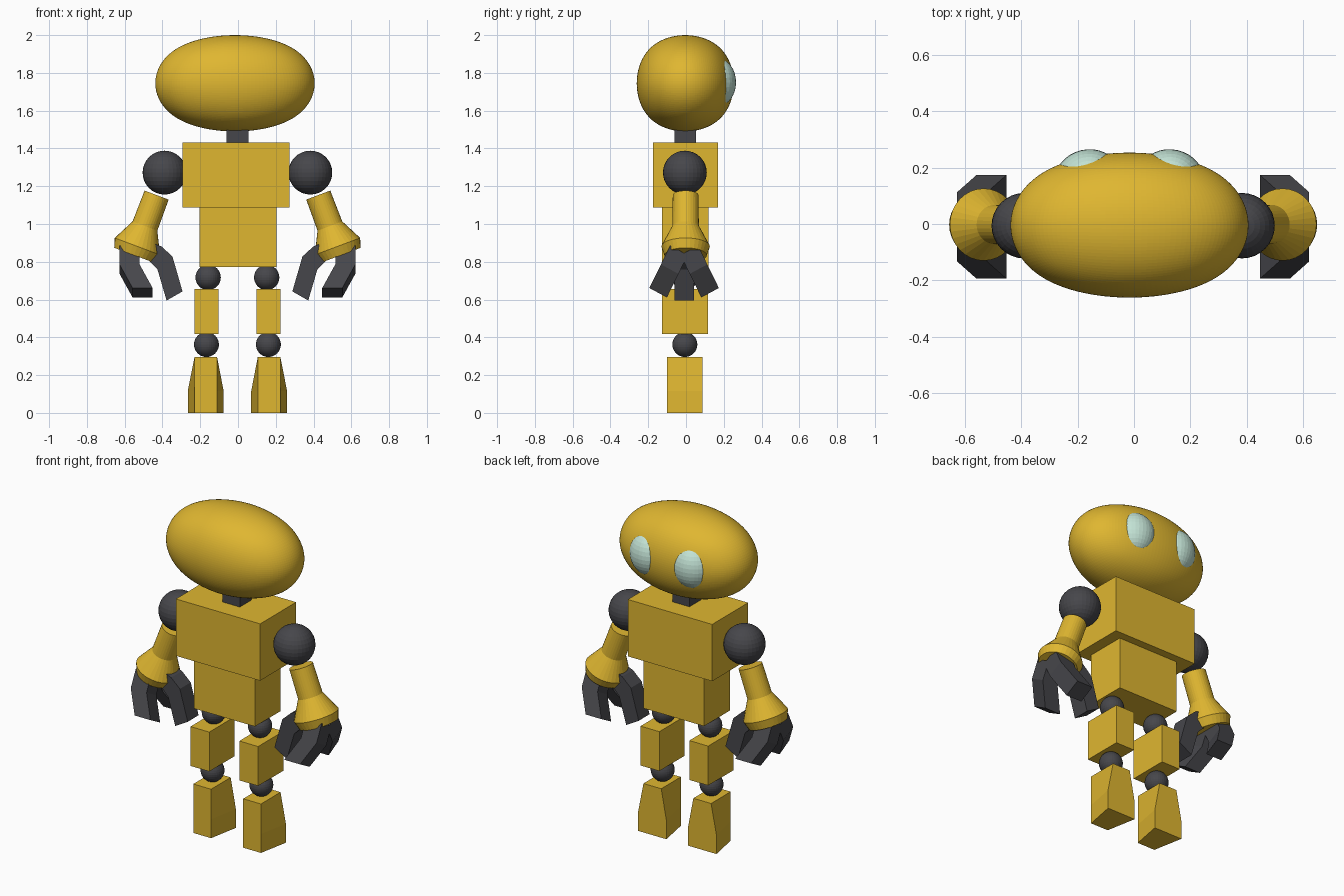
import bpy, bmesh, math
from mathutils import Vector, Matrix

if "Cube" in bpy.data.objects:
    bpy.data.objects.remove(bpy.data.objects["Cube"])

CX, CY = -0.003, -0.006   # symmetry centre of the body


def material(name, rgb):
    m = bpy.data.materials.new(name)
    m.diffuse_color = (*rgb, 1)
    m.use_nodes = True
    m.node_tree.nodes["Principled BSDF"].inputs["Base Color"].default_value = m.diffuse_color
    return m


YELLOW = material("yellow_paint", (0.74, 0.47, 0.03))
DARK = material("dark_rubber", (0.062, 0.062, 0.07))
GLASS = material("pale_green_glass", (0.54, 0.76, 0.66))


def finish(name, bm, mat):
    bmesh.ops.recalc_face_normals(bm, faces=bm.faces)
    me = bpy.data.meshes.new(name)
    bm.to_mesh(me)
    bm.free()
    me.materials.append(mat)
    ob = bpy.data.objects.new(name, me)
    bpy.context.collection.objects.link(ob)
    return ob


def box(name, x0, x1, y0, y1, z0, z1, mat):
    bm = bmesh.new()
    bmesh.ops.create_cube(bm, size=1)
    for v in bm.verts:
        v.co = Vector(((x0 + x1) / 2 + v.co.x * (x1 - x0),
                       (y0 + y1) / 2 + v.co.y * (y1 - y0),
                       (z0 + z1) / 2 + v.co.z * (z1 - z0)))
    return finish(name, bm, mat)


def ball(name, centre, radii, mat, turn=0):
    bm = bmesh.new()
    bmesh.ops.create_uvsphere(bm, u_segments=32, v_segments=16, radius=1)
    bm.transform(Matrix.Translation(centre) @ Matrix.Rotation(turn, 4, 'Z')
                 @ Matrix.Diagonal((*radii, 1)))
    return finish(name, bm, mat)


def loft(name, ring_a, ring_b, mat):
    """Solid between two matching outlines."""
    bm = bmesh.new()
    a = [bm.verts.new(p) for p in ring_a]
    b = [bm.verts.new(p) for p in ring_b]
    bm.faces.new(a)
    bm.faces.new(b[::-1])
    n = len(a)
    for i in range(n):
        j = (i + 1) % n
        bm.faces.new((a[i], b[i], b[j], a[j]))
    return finish(name, bm, mat)


def lathe(name, profile, origin, axis, mat, sides=32):
    """Turn (distance, radius) rings along an axis, with closed ends."""
    bm = bmesh.new()
    q = Vector(axis).to_track_quat('Z', 'Y')
    rings = [[bm.verts.new(Vector(origin) + q @ Vector((
        r * math.cos(math.tau * k / sides), r * math.sin(math.tau * k / sides), t)))
        for k in range(sides)] for t, r in profile]
    bm.faces.new(rings[0])
    bm.faces.new(rings[-1])
    for a, b in zip(rings, rings[1:]):
        for k in range(sides):
            j = (k + 1) % sides
            bm.faces.new((a[k], a[j], b[j], b[k]))
    return finish(name, bm, mat)


# Head: subdivided cube stretched into a wide egg
bm = bmesh.new()
bmesh.ops.create_cube(bm, size=2)
head = finish("head", bm, YELLOW)
sub = head.modifiers.new("rounding", 'SUBSURF')
sub.levels = sub.render_levels = 5
HALF = 0.84               # half width of the rounded unit cube
head.scale = (0.422 / HALF, 0.257 / HALF, 0.255 / HALF)
head.location = (-0.016, -0.004, 1.745)

# Eyes: shallow domes on the back of the head
for side, label in ((-1, "left"), (1, "right")):
    ball(label + "_eye", (-0.016 + side * 0.15, 0.171, 1.75),
         (0.113, 0.093, 0.125), GLASS, -side * math.radians(13))

# Neck and torso
box("neck", -0.06, 0.055, -0.061, 0.053, 1.41, 1.56, DARK)
box("chest", -0.294, 0.272, -0.176, 0.169, 1.087, 1.432, YELLOW)
box("belly", -0.205, 0.203, -0.127, 0.12, 0.772, 1.087, YELLOW)

# Finger outlines (x, z) for the left hand
BENT = [(-0.627, 0.886), (-0.627, 0.786), (-0.558, 0.661),
        (-0.452, 0.661), (-0.521, 0.786), (-0.521, 0.886)]
THUMB = [(-0.484, 0.913), (-0.405, 0.881), (-0.347, 0.828), (-0.294, 0.643),
         (-0.378, 0.595), (-0.426, 0.759), (-0.489, 0.823)]

for s, label in ((-1, "left"), (1, "right")):
    def mx(x):            # left-side coordinate placed on this side
        return CX - s * (x - CX)

    # Legs
    ball(label + "_hip", (mx(-0.158), CY, 0.717), (0.067,) * 3, DARK)
    xs = sorted((mx(-0.23), mx(-0.104)))
    box(label + "_thigh", *xs, -0.127, 0.116, 0.417, 0.656, YELLOW)
    ball(label + "_knee", (mx(-0.167), CY, 0.362), (0.066,) * 3, DARK)

    # Shin and foot: straight front, flared back
    front = [(-0.23, 0), (-0.23, 0.115), (-0.23, 0.297),
             (-0.111, 0.297), (-0.111, 0.115), (-0.111, 0)]
    back = [(-0.266, 0), (-0.266, 0.115), (-0.23, 0.297),
            (-0.111, 0.297), (-0.076, 0.115), (-0.076, 0)]
    loft(label + "_foot", [(mx(x), -0.1, z) for x, z in front],
         [(mx(x), 0.088, z) for x, z in back], YELLOW)

    # Arms
    ball(label + "_shoulder", (mx(-0.389), CY, 1.272), (0.116,) * 3, DARK)
    lathe(label + "_forearm", [(0, 0.068), (0.175, 0.07), (0.29, 0.128), (0.34, 0.112)],
          (mx(-0.431), CY + 0.004, 1.153), (s * 0.351, 0, -0.936), YELLOW)

    # Claw: a pair of splayed fingers and an inner thumb
    mid = -0.01
    for d, part in ((-1, "front"), (1, "back")):
        outer = [(mx(x), mid + d * (0.184 - 0.49 * (z - 0.661)), z) for x, z in BENT]
        inner = [(x, y - d * 0.093, z - 0.05) for x, y, z in outer]
        loft(f"{label}_{part}_finger", outer, inner, DARK)
    loft(label + "_thumb", [(mx(x), mid - 0.052, z) for x, z in THUMB],
         [(mx(x), mid + 0.052, z) for x, z in THUMB], DARK)
